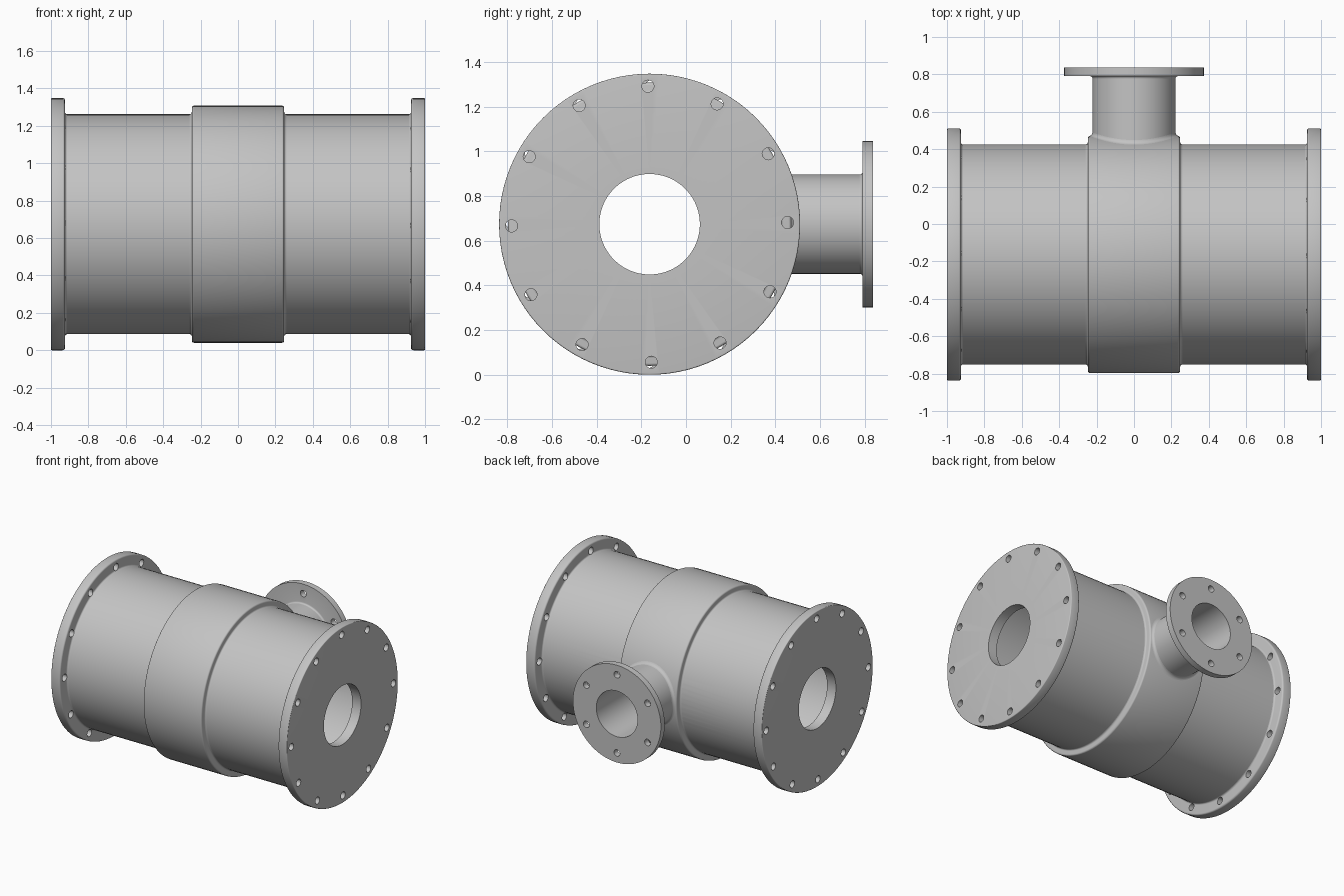
import bpy, bmesh, math
from mathutils import Matrix, Vector

if "Cube" in bpy.data.objects:
    bpy.data.objects.remove(bpy.data.objects["Cube"])

CENTRE = Vector((0, -0.163, 0.674))   # middle of the main axis
BODY_R, SLEEVE_R, FLANGE_R, BORE_R, CAVITY_R = 0.588, 0.634, 0.674, 0.225, 0.54
NECK_R, NECK_BORE, NECK_FLANGE_R = 0.222, 0.175, 0.373

grey = bpy.data.materials.new("cast grey")
grey.use_nodes = True
colour = (0.55, 0.55, 0.55, 1)
grey.diffuse_color = colour
grey.node_tree.nodes["Principled BSDF"].inputs["Base Color"].default_value = colour


def add_object(name, bm):
    bmesh.ops.recalc_face_normals(bm, faces=bm.faces)
    mesh = bpy.data.meshes.new(name)
    bm.to_mesh(mesh)
    bm.free()
    mesh.materials.append(grey)
    obj = bpy.data.objects.new(name, mesh)
    obj.location = CENTRE
    bpy.context.collection.objects.link(obj)
    return obj


def arc(along, radius, size, start, end, steps=4):
    """Profile points of a rounded corner, angles in degrees."""
    angles = [math.radians(start + (end - start) * i / steps) for i in range(steps + 1)]
    return [(along + size * math.cos(a), radius + size * math.sin(a)) for a in angles]


def lathe(name, profile, axis="X", sides=96):
    """Revolve a closed (along, radius) profile about the X or Y axis."""
    bm = bmesh.new()
    rings = []
    for i in range(sides):
        t = math.tau * i / sides
        ring = []
        for along, r in profile:
            c, s = r * math.cos(t), r * math.sin(t)
            ring.append(bm.verts.new((along, c, s) if axis == "X" else (c, along, s)))
        rings.append(ring)
    n = len(profile)
    for i in range(sides):
        a, b = rings[i], rings[(i + 1) % sides]
        for j in range(n):
            k = (j + 1) % n
            bm.faces.new((a[j], a[k], b[k], b[j]))
    return add_object(name, bm)


def cylinders(name, spots, radius, length, axis, sides=24):
    """One cutter mesh holding a cylinder at each spot."""
    turn = Matrix.Rotation(math.pi / 2, 4, "Y" if axis == "X" else "X")
    bm = bmesh.new()
    for spot in spots:
        bmesh.ops.create_cone(bm, cap_ends=True, segments=sides, radius1=radius,
                              radius2=radius, depth=length,
                              matrix=Matrix.Translation(spot) @ turn)
    cutter = add_object(name, bm)
    cutter.hide_render = True
    return cutter


def cut(obj, cutter):
    mod = obj.modifiers.new("cut", "BOOLEAN")
    mod.operation, mod.solver, mod.object = "DIFFERENCE", "EXACT", cutter
    bpy.context.view_layer.objects.active = obj
    bpy.ops.object.modifier_apply(modifier=mod.name)


def bolt_circle(count, radius, phase):
    angles = [math.radians(phase) + math.tau * i / count for i in range(count)]
    return [(radius * math.cos(a), radius * math.sin(a)) for a in angles]


# Hollow body and the thicker sleeve around its middle
body = lathe("body_shell", [(-0.94, CAVITY_R), (0.94, CAVITY_R),
                            (0.94, BODY_R), (-0.94, BODY_R)])
e, half = 0.012, 0.247
right_end = (arc(half - e, SLEEVE_R - e, e, 90, 0)
             + arc(half + e, BODY_R + e, e, 180, 270) + [(half + e, 0.57)])
sleeve = lathe("middle_sleeve", right_end + [(-x, r) for x, r in reversed(right_end)])

# Opening through the wall into the side neck
bore = cylinders("neck_bore_cutter", [(0, 0.5, 0)], NECK_BORE, 0.6, "Y", 64)
cut(body, bore)
cut(sleeve, bore)

# Bolted end flanges, the left one turned half way round
flange_profile = ([(1, BORE_R)] + arc(1 - 0.006, FLANGE_R - 0.006, 0.006, 0, 90)
                  + arc(0.925 + e, FLANGE_R - e, e, 90, 180)
                  + arc(0.925 - e, BODY_R + e, e, 0, -90)
                  + [(0.925 - e, 0.57), (0.925, 0.57), (0.925, BORE_R)])
spots = [(0.95, y, z) for y, z in bolt_circle(12, 0.618, 0.7)]
bolts = cylinders("end_bolt_cutter", spots, 0.027, 0.3, "X")
parts = [body, sleeve]
for name, turn in (("left_end_flange", 0), ("right_end_flange", math.pi)):
    flange = lathe(name, flange_profile)
    cut(flange, bolts)
    flange.rotation_euler.z = turn
    parts.append(flange)

# Side neck with its own bolted flange at the back
neck = lathe("side_neck", [(0.565, NECK_BORE), (0.96, NECK_BORE),
                           (0.96, NECK_R), (0.565, NECK_R)], "Y")
neck_flange = lathe("neck_flange",
                    [(1, NECK_BORE), (1, NECK_FLANGE_R), (0.953, NECK_FLANGE_R)]
                    + [(a, r) for a, r in arc(0.953 - e, NECK_R + e, e, 0, -90)]
                    + [(0.94, NECK_BORE)], "Y")
spots = [(x, 0.98, z) for x, z in bolt_circle(6, 0.3, 30)]
neck_bolts = cylinders("neck_bolt_cutter", spots, 0.025, 0.2, "Y")
cut(neck_flange, neck_bolts)

# Small fillet where the neck meets the curved sleeve
bm = bmesh.new()
sides, size = 96, 0.018
rows = []
for lift, r in arc(size, NECK_R + size, size, 180, 270):
    row = []
    for i in range(sides):
        t = math.tau * i / sides
        x, z = r * math.cos(t), r * math.sin(t)
        row.append(bm.verts.new((x, math.sqrt(SLEEVE_R ** 2 - z * z) + lift, z)))
    rows.append(row)
for a, b in zip(rows, rows[1:]):
    for i in range(sides):
        k = (i + 1) % sides
        bm.faces.new((a[i], a[k], b[k], b[i]))
fillet = add_object("neck_fillet", bm)
for poly in fillet.data.polygons:   # make the open strip face away from the neck
    outward = Vector((poly.center.x, 0.2, poly.center.z))
    if poly.normal.dot(outward) < 0:
        poly.flip()
parts += [neck, neck_flange, fillet]

for cutter in (bore, bolts, neck_bolts):
    bpy.data.objects.remove(cutter)

# Smooth rounds, sharp machined edges
bpy.ops.object.select_all(action="DESELECT")
for part in parts:
    part.select_set(True)
bpy.context.view_layer.objects.active = body
bpy.ops.object.shade_smooth_by_angle(angle=math.radians(32))
